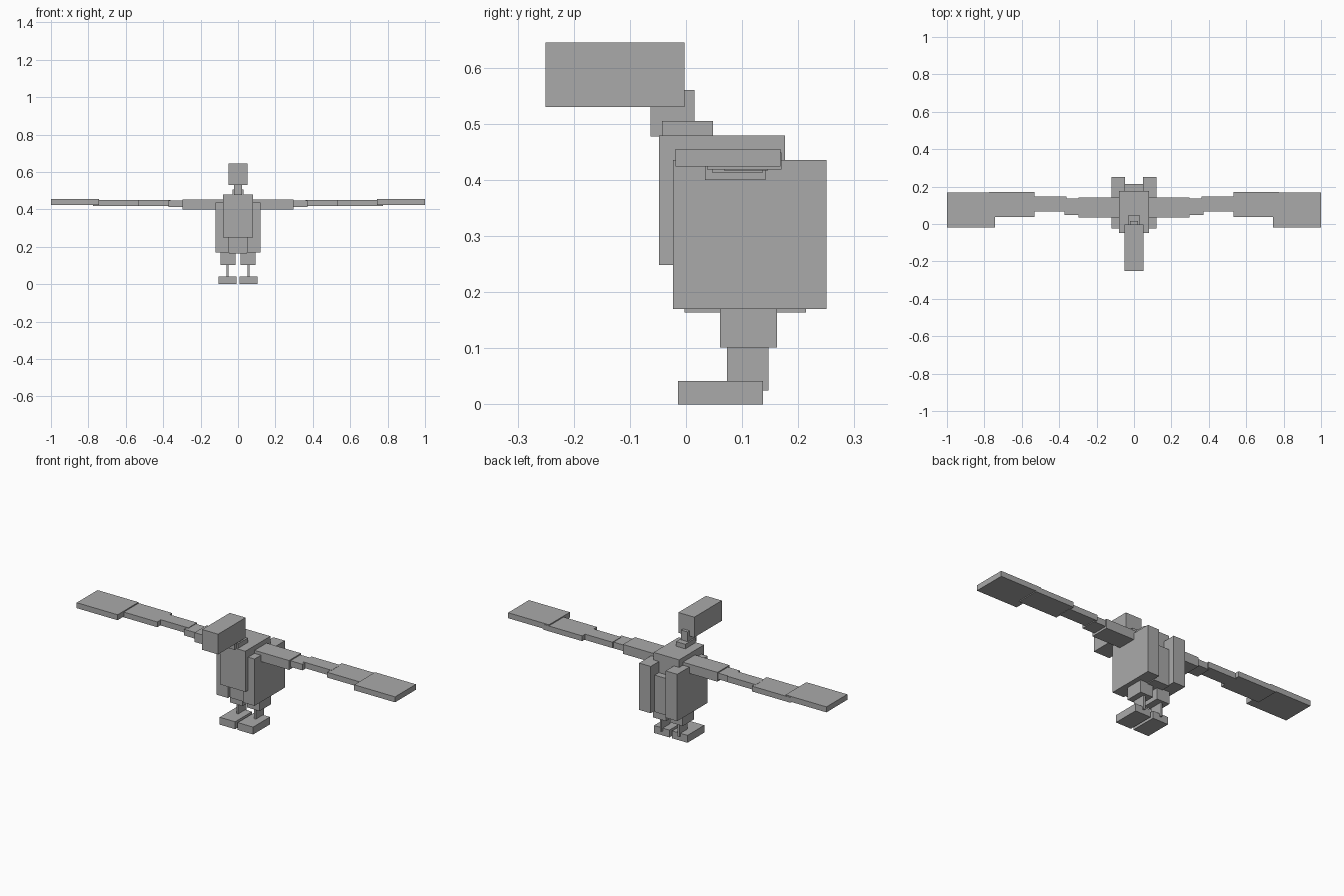
import bpy
import bmesh

cube = bpy.data.objects.get("Cube")
if cube:
    bpy.data.objects.remove(cube, do_unlink=True)

grey = bpy.data.materials.new("plain_grey")
grey.use_nodes = True
grey.diffuse_color = (0.4, 0.4, 0.4, 1)
grey.node_tree.nodes["Principled BSDF"].inputs["Base Color"].default_value = (0.4, 0.4, 0.4, 1)


def block(name, x, y, z):
    """Box spanning the given (low, high) ranges."""
    bm = bmesh.new()
    bmesh.ops.create_cube(bm, size=1)
    for v in bm.verts:
        v.co = [r[0] if c < 0 else r[1] for c, r in zip(v.co, (x, y, z))]
    mesh = bpy.data.meshes.new(name)
    bm.to_mesh(mesh)
    bm.free()
    mesh.materials.append(grey)
    obj = bpy.data.objects.new(name, mesh)
    bpy.context.collection.objects.link(obj)
    return obj


def centred(name, half, y, z):
    block(name, (-half, half), y, z)


def pair(name, x, y, z):
    """Matching blocks on both sides."""
    block("left_" + name, x, y, z)
    block("right_" + name, (-x[1], -x[0]), y, z)


# Head, neck and trunk
centred("head", 0.05, (-0.25, -0.003), (0.53, 0.645))
centred("upper_neck", 0.021, (-0.063, 0.015), (0.477, 0.56))
centred("neck_collar", 0.029, (-0.043, 0.048), (0.47, 0.505))
centred("chest", 0.08, (-0.048, 0.176), (0.248, 0.479))
centred("lower_body", 0.048, (-0.003, 0.214), (0.164, 0.373))
pair("side_panel", (0.047, 0.12), (-0.023, 0.25), (0.17, 0.436))

# Legs
pair("thigh", (0.013, 0.093), (0.061, 0.162), (0.101, 0.19))
pair("shin", (0.05, 0.061), (0.073, 0.147), (0.025, 0.11))
pair("foot", (0.008, 0.105), (-0.014, 0.137), (0, 0.042))

# Wings, from the shoulder outwards
pair("wing_shoulder", (0.06, 0.297), (0.034, 0.142), (0.4, 0.453))
pair("wing_elbow", (0.28, 0.372), (0.047, 0.136), (0.412, 0.447))
pair("wing_forearm", (0.36, 0.54), (0.068, 0.146), (0.417, 0.45))
pair("wing_inner_blade", (0.533, 0.775), (0.037, 0.17), (0.419, 0.449))
pair("wing_outer_blade", (0.743, 1), (-0.019, 0.168), (0.424, 0.455))
